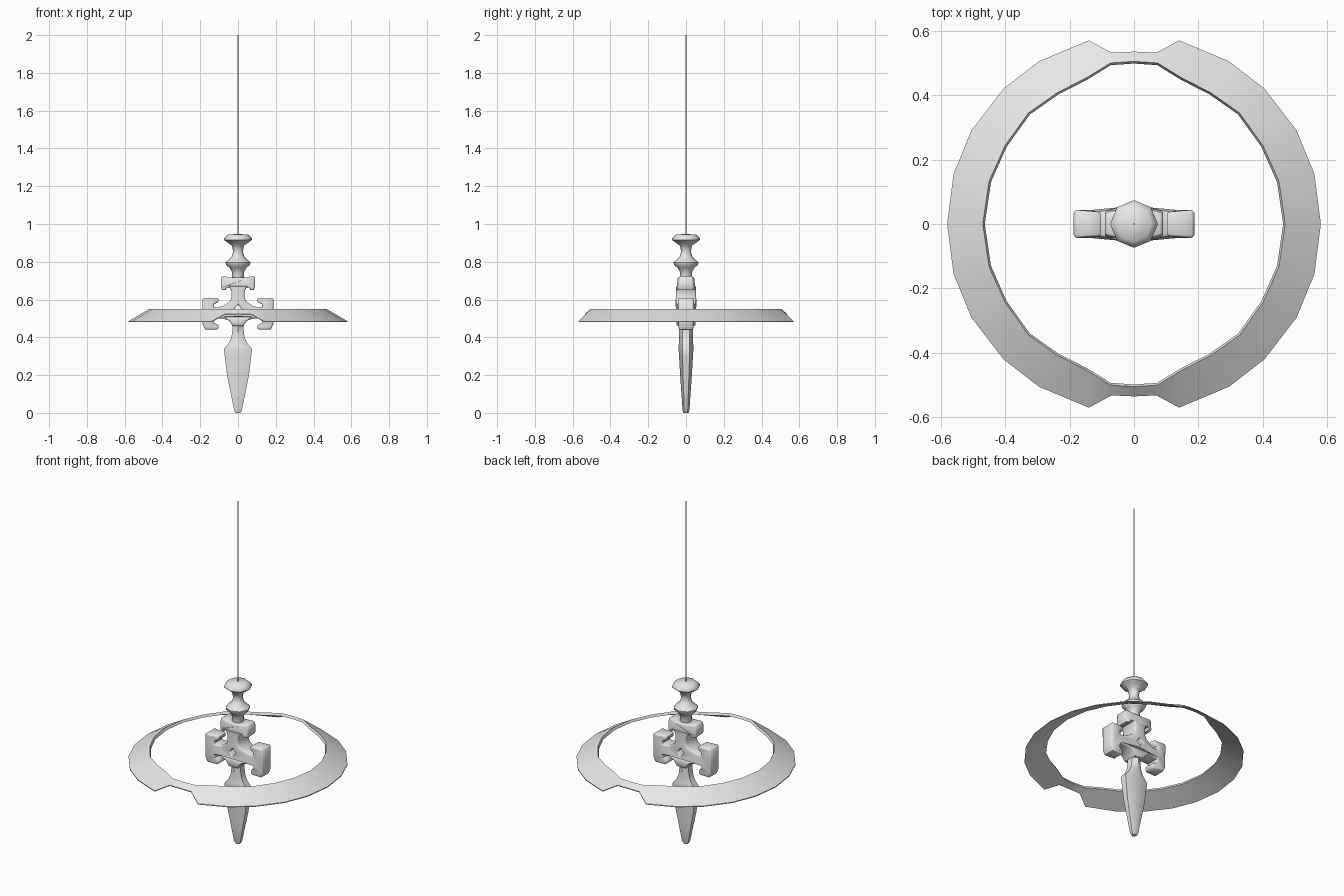
import bpy, bmesh, math

if "Cube" in bpy.data.objects:
    bpy.data.objects.remove(bpy.data.objects["Cube"])

grey = bpy.data.materials.new("pale_grey")
grey.diffuse_color = (0.8, 0.8, 0.8, 1)
grey.use_nodes = True
grey.node_tree.nodes["Principled BSDF"].inputs["Base Color"].default_value = grey.diffuse_color


def finish(name, bm, angle=40):
    """Turn a bmesh into a smooth shaded, named object."""
    bmesh.ops.remove_doubles(bm, verts=bm.verts, dist=0.0002)
    bmesh.ops.recalc_face_normals(bm, faces=bm.faces)
    me = bpy.data.meshes.new(name)
    bm.to_mesh(me)
    bm.free()
    me.materials.append(grey)
    ob = bpy.data.objects.new(name, me)
    bpy.context.collection.objects.link(ob)
    bpy.ops.object.select_all(action='DESELECT')
    ob.select_set(True)
    bpy.context.view_layer.objects.active = ob
    bpy.ops.object.shade_smooth_by_angle(angle=math.radians(angle))
    return ob


def loft(name, rings, closed=False, angle=40):
    """Skin a list of equal-length point rings; cap the ends unless closed."""
    bm = bmesh.new()
    vs = [[bm.verts.new(p) for p in r] for r in rings]
    n = len(rings[0])
    for i in range(len(vs) if closed else len(vs) - 1):
        a, b = vs[i], vs[(i + 1) % len(vs)]
        for j in range(n):
            k = (j + 1) % n
            bm.faces.new((a[j], a[k], b[k], b[j]))
    if not closed:
        bm.faces.new(vs[0])
        bm.faces.new(vs[-1])
    return finish(name, bm, angle)


def lerp(table, t):
    for (a, va), (b, vb) in zip(table, table[1:]):
        if t <= b:
            return va + (vb - va) * (t - a) / (b - a)
    return table[-1][1]


def circle(r, z, n=8):
    return [(r * math.cos(2 * math.pi * i / n), r * math.sin(2 * math.pi * i / n), z)
            for i in range(n)]


# Ring: one quarter of the outer and inner rims, mirrored to a full loop
# each entry: outer x, outer y, outer z, inner x, inner y
quarter = [(.58, 0, .48, .463, 0), (.56, .155, .48, .444, .13),
           (.505, .29, .48, .395, .24), (.405, .42, .48, .323, .34),
           (.295, .505, .48, .235, .402), (.14, .57, .48, .145, .448),
           (.07, .532, .518, .072, .493), (0, .535, .52, 0, .498)]


def flip(pts, sx, sy):
    return [(sx * a, sy * b, z, sx * c, sy * d) for a, b, z, c, d in pts]


loop = quarter + flip(quarter[-2::-1], -1, 1)
loop += flip(loop[-2:0:-1], 1, -1)
sections = []
for ox, oy, oz, ix, iy in loop:
    k = 1.014
    sections.append([(ox, oy, oz), (ox, oy, oz + .005),
                     (ix * k, iy * k, .55), (ix, iy, .536)])
loft("ring", sections, closed=True, angle=35)

# Blade and neck: six-sided sections with a ridge down the middle
blade = [(0, .012, .014), (.012, .02, .018), (.1, .038, .024), (.2, .058, .031),
         (.3, .07, .037), (.335, .075, .039), (.35, .066, .039), (.37, .048, .038),
         (.4, .035, .037), (.45, .028, .038), (.52, .03, .042)]
loft("blade", [[(w, -.5 * d, z), (w, .5 * d, z), (0, d, z),
                (-w, .5 * d, z), (-w, -.5 * d, z), (0, -d, z)]
               for z, w, d in blade], angle=50)

# Pommel: two turned knobs
pommel = [(.70, .034), (.745, .031), (.768, .045), (.785, .064), (.797, .066),
          (.81, .052), (.828, .032), (.855, .026), (.885, .032), (.902, .055),
          (.915, .074), (.925, .074), (.944, .055), (.947, .002)]
loft("pommel", [circle(r, z) for z, r in pommel], angle=50)

# Hanging rod
loft("rod", [circle(.003, .94), circle(.003, 2.0)])

# Cross guard: half outline with hooked heads, mirrored, with a diamond hole
half = [(.04, .717), (.08, .724), (.09, .717), (.09, .664), (.083, .65),
        (.066, .65), (.058, .663), (.044, .662), (.035, .645), (.034, .612),
        (.044, .588), (.08, .566), (.112, .557), (.128, .562), (.127, .576),
        (.104, .586), (.102, .603), (.112, .609), (.178, .609), (.187, .602),
        (.187, .47), (.174, .442), (.114, .44), (.102, .45), (.104, .466),
        (.126, .477), (.126, .498), (.08, .5), (.045, .487), (.028, .46)]
outline = half + [(-x, z) for x, z in reversed(half)]
diamond = [(0, .573), (-.021, .549), (0, .525), (.021, .549)]

curve = bpy.data.curves.new("guard_outline", 'CURVE')
curve.dimensions = '2D'
curve.fill_mode = 'BOTH'
curve.extrude = .75
curve.extrude = .042
curve.bevel_depth = .008
curve.bevel_resolution = 1
curve.offset = -.008
for pts in (outline, diamond):
    sp = curve.splines.new('POLY')
    sp.points.add(len(pts) - 1)
    for p, (x, z) in zip(sp.points, pts):
        p.co = (x, z, 0, 1)
    sp.use_cyclic_u = True
tmp = bpy.data.objects.new("guard_outline", curve)
bpy.context.collection.objects.link(tmp)
dg = bpy.context.evaluated_depsgraph_get()
me = bpy.data.meshes.new_from_object(tmp.evaluated_get(dg))
bm = bmesh.new()
bm.from_mesh(me)
bpy.data.objects.remove(tmp)
bpy.data.meshes.remove(me)

# Stand the guard upright and vary its depth along the arms
depth_x = [(0, .056), (.05, .052), (.105, .036), (.14, .045), (.17, .045), (.2, .036)]
depth_z = [(.4, .75), (.5, 1), (.66, 1), (.75, .75)]
for v in bm.verts:
    x, z, y = v.co
    v.co = (x, -y / .05 * lerp(depth_x, abs(x)) * lerp(depth_z, z), z)
finish("cross_guard", bm, 50)
